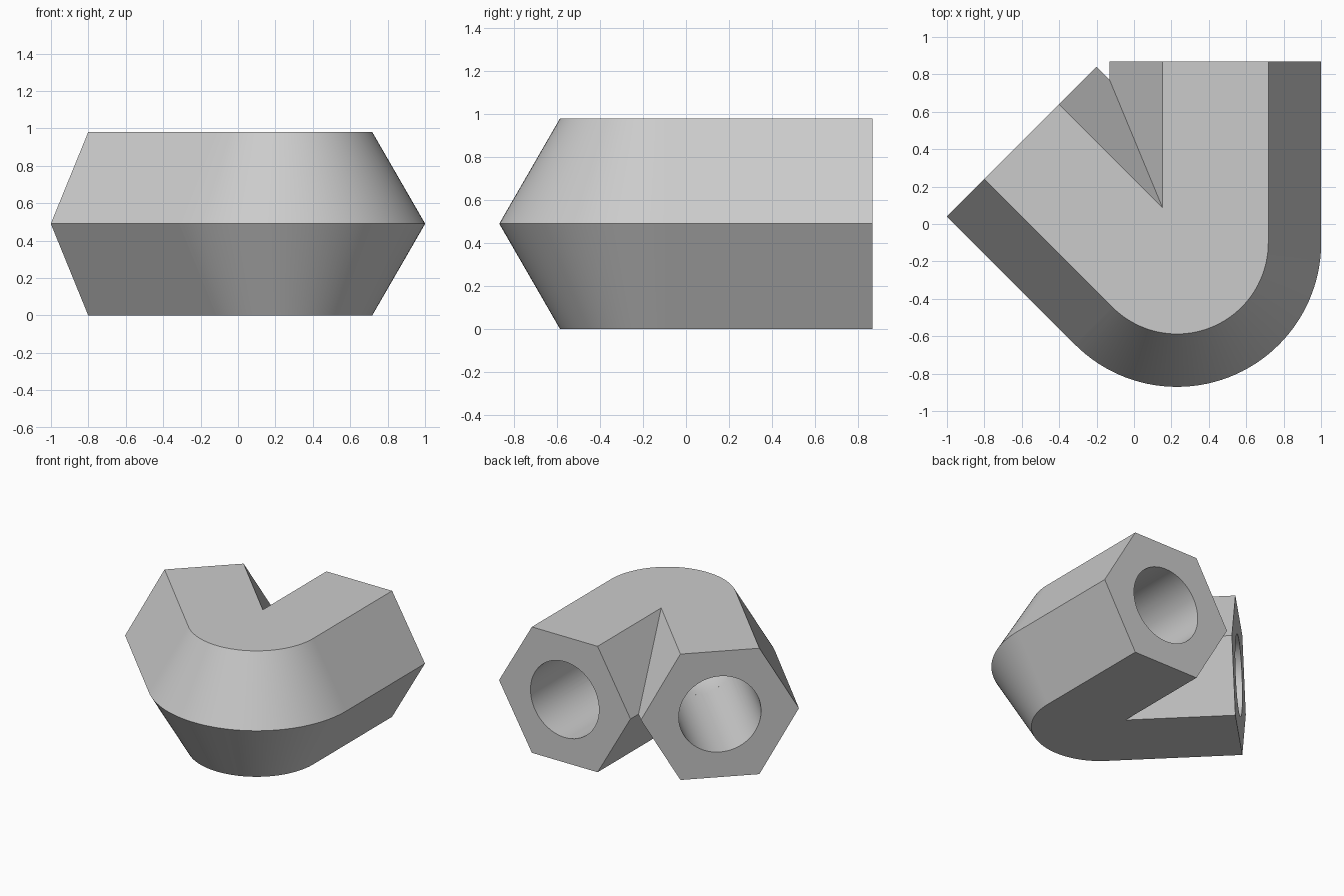
import bpy, bmesh, math
from mathutils import Matrix, Vector

if "Cube" in bpy.data.objects:
    bpy.data.objects.remove(bpy.data.objects["Cube"], do_unlink=True)

APOTHEM = 0.49                          # half height of the hexagonal section
OUTER = APOTHEM / math.cos(math.pi / 6)
BORE = 0.295
PATH = 0.205                            # bend radius of the centre line
ARM = 0.97
CENTRE = Vector((0.23, -0.10, APOTHEM))
TURN = 135
STEP = 3


def new_object(name, bm):
    bmesh.ops.recalc_face_normals(bm, faces=bm.faces)
    mesh = bpy.data.meshes.new(name)
    bm.to_mesh(mesh)
    bm.free()
    ob = bpy.data.objects.new(name, mesh)
    bpy.context.collection.objects.link(ob)
    return ob


def arm(name, sides, radius, length, second):
    """Straight prism leaving the bend, the second one mirrored across it."""
    bm = bmesh.new()
    ring = [bm.verts.new((PATH + radius * math.cos(a), 0, radius * math.sin(a)))
            for a in (math.tau * i / sides for i in range(sides))]
    face = bm.faces.new(ring)
    ext = bmesh.ops.extrude_face_region(bm, geom=[face])
    top = [v for v in ext["geom"] if isinstance(v, bmesh.types.BMVert)]
    bmesh.ops.translate(bm, verts=top, vec=(0, length, 0))
    if second:
        bmesh.ops.scale(bm, verts=bm.verts, vec=(1, -1, 1))
        bmesh.ops.rotate(bm, verts=bm.verts, matrix=Matrix.Rotation(math.radians(-TURN), 3, "Z"))
    bmesh.ops.translate(bm, verts=bm.verts, vec=CENTRE)
    return new_object(name, bm)


def bend(name, profile):
    """Wedge of revolution, reaching one step into each arm."""
    bm = bmesh.new()
    ring = [bm.verts.new((r, 0, z)) for r, z in profile]
    face = bm.faces.new(ring)
    bmesh.ops.rotate(bm, verts=ring, matrix=Matrix.Rotation(math.radians(STEP), 3, "Z"))
    bmesh.ops.spin(bm, geom=[face] + face.edges[:] + ring, cent=(0, 0, 0), axis=(0, 0, 1),
                   angle=-math.radians(TURN + 2 * STEP), steps=TURN // STEP + 2)
    # Close the far end if the spin left it open
    bmesh.ops.remove_doubles(bm, verts=bm.verts, dist=1e-5)
    bmesh.ops.dissolve_degenerate(bm, edges=bm.edges, dist=1e-6)
    rim = [e for e in bm.edges if e.is_boundary]
    if rim:
        bmesh.ops.holes_fill(bm, edges=rim)
    bmesh.ops.translate(bm, verts=bm.verts, vec=CENTRE)
    return new_object(name, bm)


def combine(target, tool, operation):
    mod = target.modifiers.new(operation.title(), "BOOLEAN")
    mod.operation, mod.solver, mod.object = operation, "EXACT", tool
    bpy.context.view_layer.objects.active = target
    bpy.ops.object.modifier_apply(modifier=mod.name)
    bpy.data.objects.remove(tool, do_unlink=True)


# Hexagonal body: two arms joined by a rounded bend
flat = PATH + OUTER / 2
body = arm("hexagonal_elbow", 6, OUTER, ARM, False)
combine(body, arm("second_arm", 6, OUTER, ARM, True), "UNION")
combine(body, bend("outer_bend", [(0, -APOTHEM), (flat, -APOTHEM), (PATH + OUTER, 0),
                                  (flat, APOTHEM), (0, APOTHEM)]), "UNION")

# Round bore following the same path
limit = math.acos(-PATH / BORE)
arc = [limit * (i / 20 - 1) for i in range(41)]
section = [(max(0, PATH + BORE * math.cos(a)), BORE * math.sin(a)) for a in arc]
combine(body, arm("first_bore", 64, BORE, ARM + 0.1, False), "DIFFERENCE")
combine(body, arm("second_bore", 64, BORE, ARM + 0.1, True), "DIFFERENCE")
combine(body, bend("bend_bore", section), "DIFFERENCE")

# Single grey finish
grey = bpy.data.materials.new("light_grey")
grey.use_nodes = True
colour = (0.6, 0.6, 0.6, 1)
grey.diffuse_color = colour
grey.node_tree.nodes["Principled BSDF"].inputs["Base Color"].default_value = colour
body.data.materials.clear()
body.data.materials.append(grey)
for poly in body.data.polygons:
    poly.material_index = 0

bpy.ops.object.select_all(action="DESELECT")
body.select_set(True)
bpy.context.view_layer.objects.active = body
bpy.ops.object.shade_smooth_by_angle(angle=math.radians(25))
